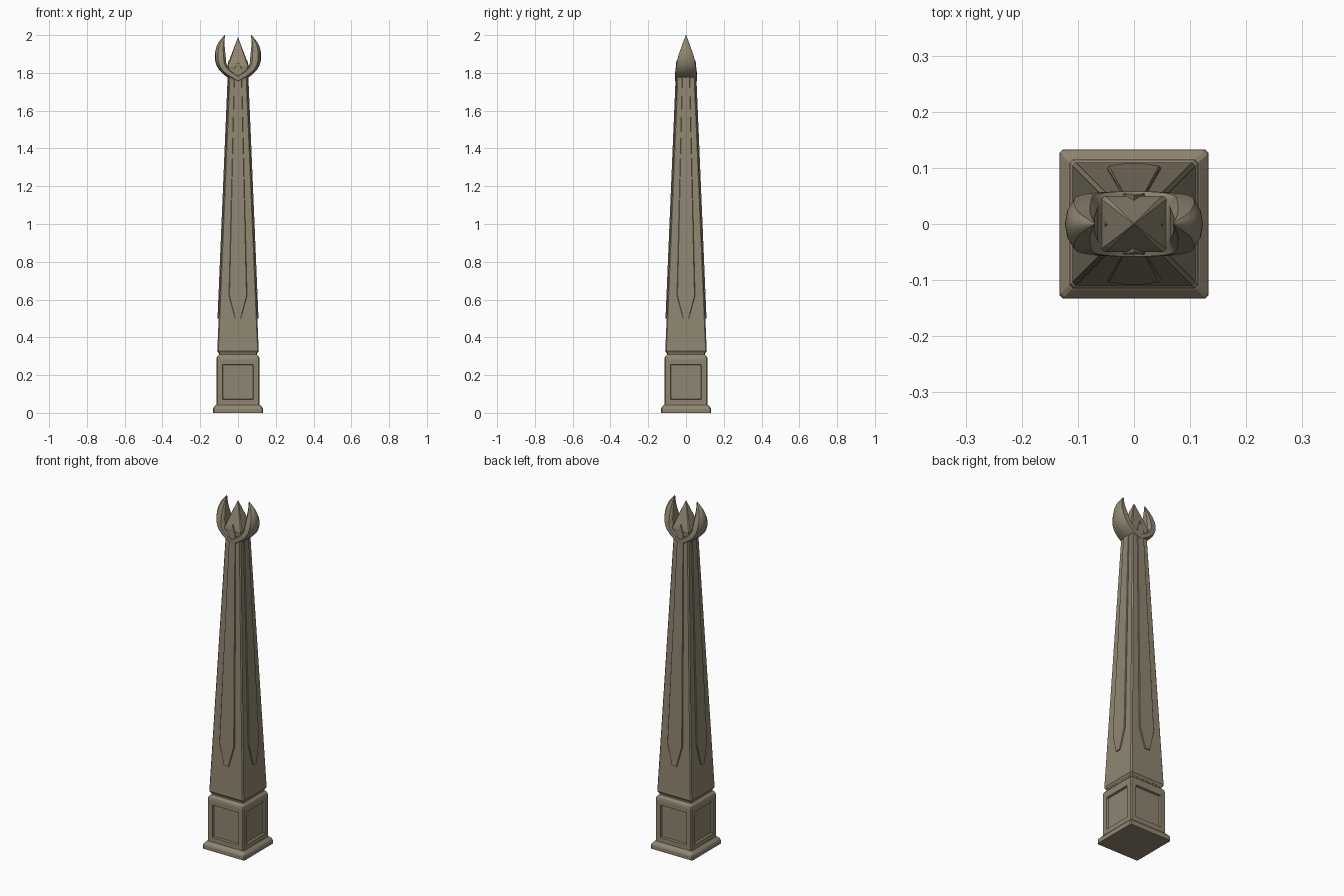
import bpy, bmesh, math
from mathutils import Vector

if "Cube" in bpy.data.objects:
    bpy.data.objects.remove(bpy.data.objects["Cube"])

stone = bpy.data.materials.new("weathered_stone")
stone.diffuse_color = (0.28, 0.24, 0.165, 1)
stone.use_nodes = True
stone.node_tree.nodes["Principled BSDF"].inputs["Base Color"].default_value = stone.diffuse_color


def finish(bm, name):
    bmesh.ops.recalc_face_normals(bm, faces=bm.faces)
    me = bpy.data.meshes.new(name)
    bm.to_mesh(me)
    bm.free()
    me.materials.append(stone)
    ob = bpy.data.objects.new(name, me)
    bpy.context.collection.objects.link(ob)
    return ob


def skin(bm, rings, cap_start=True, cap_end=True):
    rows = [[bm.verts.new(p) for p in r] for r in rings]
    n = len(rows[0])
    for a, b in zip(rows, rows[1:]):
        for i in range(n):
            bm.faces.new((a[i], a[(i + 1) % n], b[(i + 1) % n], b[i]))
    if cap_start:
        bm.faces.new(rows[0])
    if cap_end:
        bm.faces.new(rows[-1])


def square(z, sx, sy=None, c=0.006):
    """Square ring with chamfered corners."""
    sy = sy or sx
    c = min(c, sx * 0.4)
    return [(sx - c, -sy, z), (sx, c - sy, z), (sx, sy - c, z), (sx - c, sy, z),
            (c - sx, sy, z), (-sx, sy - c, z), (-sx, c - sy, z), (c - sx, -sy, z)]


# pedestal with flared foot and recessed panels
bm = bmesh.new()
skin(bm, [square(0, 0.133), square(0.02, 0.133), square(0.028, 0.130),
          square(0.042, 0.117), square(0.043, 0.115), square(0.283, 0.115),
          square(0.296, 0.112), square(0.308, 0.101), square(0.325, 0.101)])
for size, depth in ((0.038, 0), (0.004, -0.011)):
    bm.normal_update()
    bmesh.ops.recalc_face_normals(bm, faces=bm.faces)
    panels = [f for f in bm.faces if abs(f.calc_center_median().z - 0.163) < 0.005
              and f.calc_area() > 0.015 and len(f.verts) == 4
              and abs(f.normal.z) < 0.1
              and max(abs(v.co.x) for v in f.verts) > 0.05]
    if depth:
        panels = [f for f in panels if min(v.co.z for v in f.verts) > 0.06]
    bmesh.ops.inset_individual(bm, faces=panels, thickness=size, depth=depth)
finish(bm, "pedestal")

# tapered shaft
bm = bmesh.new()
skin(bm, [square(0.315, 0.102), square(0.328, 0.110), square(0.345, 0.109),
          square(1.80, 0.048), square(1.835, 0.048)])
finish(bm, "shaft")

# pyramid finial
bm = bmesh.new()
skin(bm, [square(1.79, 0.046, 0.044), square(1.835, 0.058, 0.050),
          square(1.855, 0.051, 0.045), square(1.987, 0.001)])
finish(bm, "finial")


# raised blade on each shaft face
def shaft_half(z):
    return 0.109 - (z - 0.345) * 0.061 / 1.455


half = [(0.015, 0.50), (0.048, 0.62), (0.019, 1.82), (0.0, 1.865)]
outline = half + [(-x, z) for x, z in reversed(half[:3])]
for k, side in enumerate(("front", "right", "back", "left")):
    bm = bmesh.new()
    ca, sa = math.cos(k * math.pi / 2), math.sin(k * math.pi / 2)

    def ring(out, grow):
        pts = []
        for x, z in outline:
            x, y = x * grow, -(shaft_half(z) + out)
            pts.append((x * ca - y * sa, x * sa + y * ca, z))
        return pts
    skin(bm, [ring(-0.006, 1), ring(0.003, 1), ring(0.006, 0.93)])
    finish(bm, "blade_" + side)

# crescent horns joined in a V: x, z, half thickness, half depth
path = [Vector(p) for p in ((0, 1.768, 0.021, 0.058), (0.048, 1.797, 0.021, 0.057),
                            (0.083, 1.835, 0.025, 0.052), (0.094, 1.885, 0.029, 0.042),
                            (0.090, 1.945, 0.020, 0.021), (0.070, 2.0, 0.0006, 0.001))]
pts, steps = [], 4
for i in range(len(path) - 1):
    p0, p1, p2 = path[max(i - 1, 0)], path[i], path[i + 1]
    p3 = path[min(i + 2, len(path) - 1)]
    for s in range(steps):
        t = s / steps
        pts.append(0.5 * (2 * p1 + (p2 - p0) * t + (2 * p0 - 5 * p1 + 4 * p2 - p3) * t * t
                          + (3 * p1 - p0 - 3 * p2 + p3) * t ** 3))
pts.append(path[-1])
section = [(-1, 0.65), (-0.6, 1), (0.45, 1), (0.85, 0.6), (1, 0),
           (0.85, -0.6), (0.45, -1), (-0.6, -1), (-1, -0.65)]
rings = []
for i, p in enumerate(pts):
    d = pts[min(i + 1, len(pts) - 1)] - pts[max(i - 1, 0)]
    n = Vector((d[1], -d[0])).normalized() if i else Vector((0, -1))
    rings.append([(max(p[0] + n.x * u * p[2], 0), v * p[3], p[1] + n.y * u * p[2])
                  for u, v in section])
bm = bmesh.new()
skin(bm, rings, cap_start=False)
horns = finish(bm, "horns")
m = horns.modifiers.new("mirror", 'MIRROR')
m.use_axis[0] = True
bpy.context.view_layer.objects.active = horns
horns.select_set(True)
bpy.ops.object.shade_smooth_by_angle(angle=math.radians(30))
